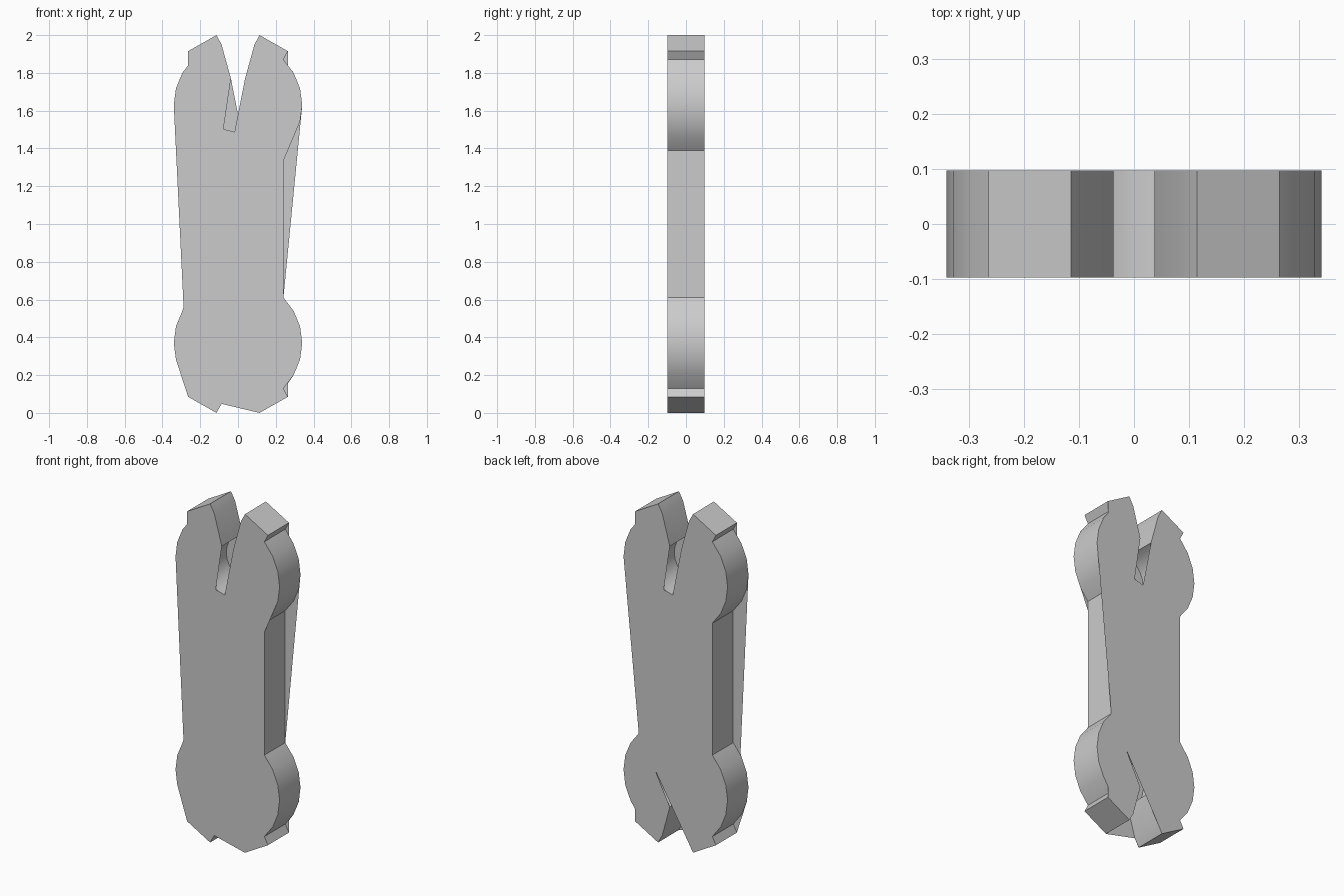
import bpy
from math import cos, sin, radians

if "Cube" in bpy.data.objects:
    bpy.data.objects.remove(bpy.data.objects["Cube"])

HALF = 0.0975          # half thickness
HEAD_Z, HEAD_R, HOLE_R = 1.63, 0.34, 0.145


def arc(r, start, end, step=15, cz=HEAD_Z):
    n = round(abs(end - start) / step)
    angles = [radians(start + (end - start) * i / n) for i in range(n + 1)]
    return [(r * cos(a), cz + r * sin(a)) for a in angles]


def flip_x(pts):
    return [(-x, z) for x, z in pts]


def flip_z(pts):
    return [(x, 2 - z) for x, z in pts]


# True outline: jaw tip, round head, shaft, keyhole slots (clockwise from the top)
jaw = [(0.114, 2), (0.264, 1.915)]
head = jaw + arc(HEAD_R, 45, -45)
side = head + flip_z(head[::-1])
slot = [(-0.087, 1.95)] + arc(HOLE_R, 105, 435) + [(0.087, 1.95)]
outline = side + flip_z(slot[::-1]) + flip_x(side[::-1]) + slot

# Both faces overhang the walls in places; the upper end is the same on both
upper_left = [(-0.34, 1.63)] + arc(HEAD_R, 165, 150) + [
    (-0.264, 1.84), (-0.264, 1.915), (-0.114, 2), (-0.087, 1.95), (-0.0375, 1.77),
    (-0.077, 1.503), (-0.0185, 1.487), (0.0375, 1.77), (0.087, 1.95)]

front = (jaw + arc(HEAD_R, 45, -15) + [(0.24, 1.333)] + flip_z(head[::-1])
         + [(-0.087, 0.048), (-0.114, 0), (-0.264, 0.085)]
         + arc(HEAD_R, 195, 150, cz=2 - HEAD_Z) + [(-0.288, 0.56)] + upper_left)

# The back is drawn as seen from behind, then mirrored
back = (side + [(0.087, 0.048), (-0.135, 0.425), (-0.0375, 0.23), (-0.087, 0.048),
                (-0.114, 0), (-0.264, 0.085), (-0.264, 0.156)]
        + arc(HEAD_R, 210, 135, cz=2 - HEAD_Z) + upper_left)

verts, faces = [], []


def add_loop(pts, y):
    start = len(verts)
    verts.extend((x, y, z) for x, z in pts)
    return list(range(start, len(verts)))


# Walls
f, b = add_loop(outline, -HALF), add_loop(outline, HALF)
for i in range(len(f)):
    j = (i + 1) % len(f)
    faces.append((f[i], f[j], b[j], b[i]))

# Front and back faces
faces.append(add_loop(front, -HALF)[::-1])
faces.append(add_loop(flip_x(back), HALF)[::-1])

mesh = bpy.data.meshes.new("wrench")
mesh.from_pydata(verts, [], faces)
wrench = bpy.data.objects.new("wrench", mesh)
bpy.context.collection.objects.link(wrench)
bpy.context.view_layer.objects.active = wrench
wrench.select_set(True)
bpy.ops.object.shade_smooth_by_angle(angle=radians(30))
